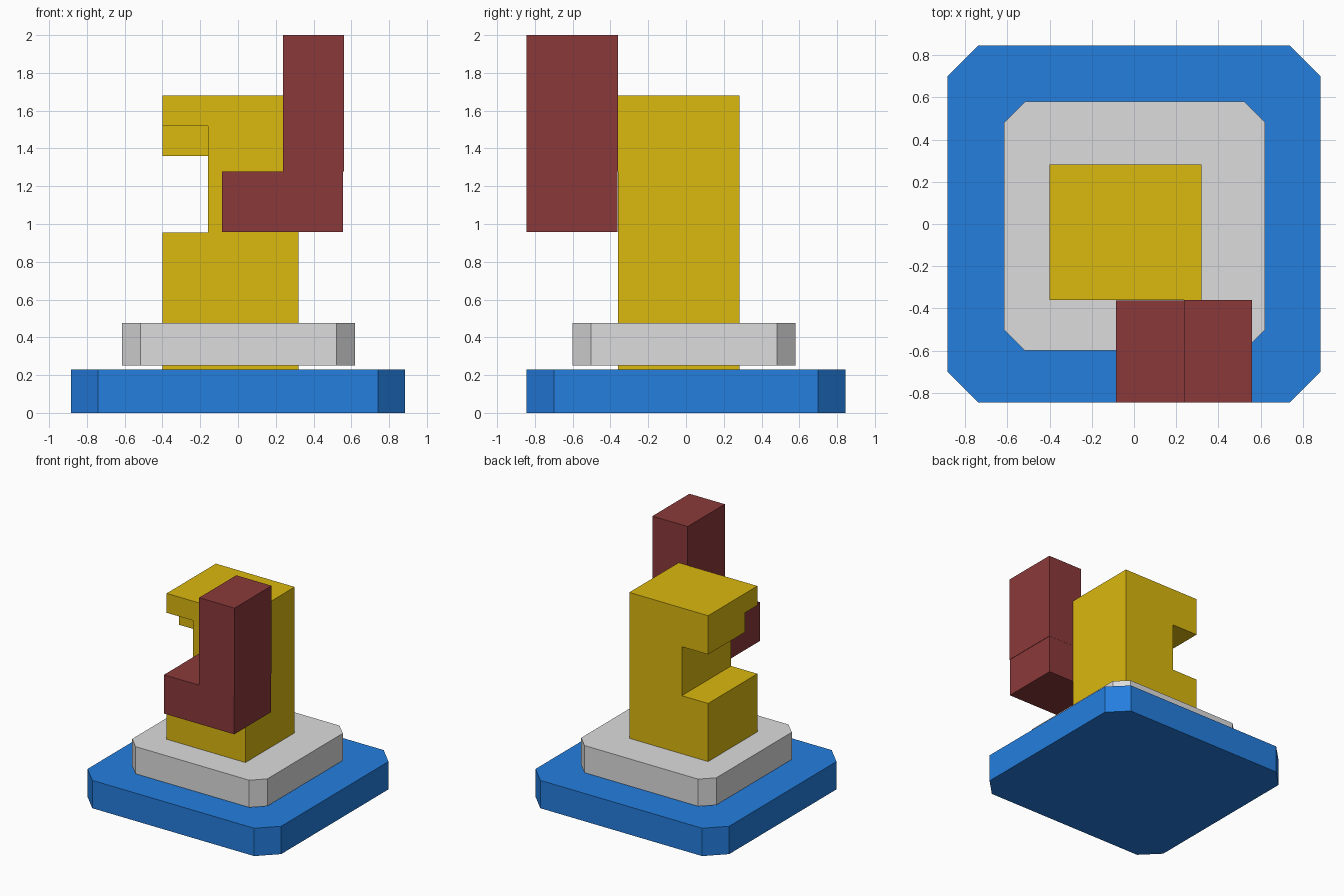
import bpy, bmesh

if "Cube" in bpy.data.objects:
    bpy.data.objects.remove(bpy.data.objects["Cube"])


def material(name, rgb):
    mat = bpy.data.materials.new(name)
    lin = [(c / 255 / 12.92 if c < 11 else ((c / 255 + 0.055) / 1.055) ** 2.4) for c in rgb]
    mat.diffuse_color = (*lin, 1)
    mat.use_nodes = True
    mat.node_tree.nodes["Principled BSDF"].inputs["Base Color"].default_value = mat.diffuse_color
    return mat


BLUE = material("blue", (36, 126, 223))
GREY = material("light grey", (220, 220, 220))
YELLOW = material("yellow", (219, 184, 15))
RED = material("dark red", (139, 57, 58))


def prism(name, points, lo, hi, mat, axis="z"):
    """Extrude an outline along z, or an x-z outline along y."""
    bm = bmesh.new()
    place = (lambda a, b, t: (a, b, t)) if axis == "z" else (lambda a, b, t: (a, t, b))
    face = bm.faces.new([bm.verts.new(place(a, b, lo)) for a, b in points])
    out = bmesh.ops.extrude_face_region(bm, geom=[face])
    shift = (0, 0, hi - lo) if axis == "z" else (0, hi - lo, 0)
    bmesh.ops.translate(bm, vec=shift,
                        verts=[g for g in out["geom"] if isinstance(g, bmesh.types.BMVert)])
    bmesh.ops.recalc_face_normals(bm, faces=bm.faces)
    mesh = bpy.data.meshes.new(name)
    bm.to_mesh(mesh)
    bm.free()
    mesh.materials.append(mat)
    obj = bpy.data.objects.new(name, mesh)
    bpy.context.collection.objects.link(obj)
    return obj


def clipped(x0, x1, y0, y1, c):
    """Rectangle with clipped corners."""
    return [(x0 + c, y0), (x1 - c, y0), (x1, y0 + c), (x1, y1 - c),
            (x1 - c, y1), (x0 + c, y1), (x0, y1 - c), (x0, y0 + c)]


def rect(x0, x1, z0, z1):
    return [(x0, z0), (x1, z0), (x1, z1), (x0, z1)]


def notched(notch_top):
    """C-shaped post outline, open to the left."""
    return [(-0.40, 0.20), (0.32, 0.20), (0.32, 1.68), (-0.40, 1.68),
            (-0.40, notch_top), (-0.16, notch_top), (-0.16, 0.955), (-0.40, 0.955)]


# Stepped base
prism("base_plate", clipped(-0.885, 0.885, -0.845, 0.845, 0.145), 0, 0.23, BLUE)
prism("upper_plate", clipped(-0.615, 0.62, -0.60, 0.58, 0.098), 0.25, 0.475, GREY)

# Post: the side notch is taller in its front slice
post = prism("post", notched(1.36), -0.36, 0.283, YELLOW, "y")
cutter = prism("post_notch_cutter", rect(-0.5, -0.16, 1.2, 1.52), -0.5, -0.20, YELLOW, "y")
cutter.hide_render = True
cutter.hide_viewport = True
cut = post.modifiers.new("front_notch", "BOOLEAN")
cut.operation = "DIFFERENCE"
cut.solver = "EXACT"
cut.object = cutter

# L-shaped arm on the front of the post
prism("arm_foot", rect(-0.085, 0.557, 0.957, 1.277), -0.845, -0.362, RED, "y")
prism("arm_upright", rect(0.237, 0.56, 1.277, 2.0), -0.845, -0.361, RED, "y")
